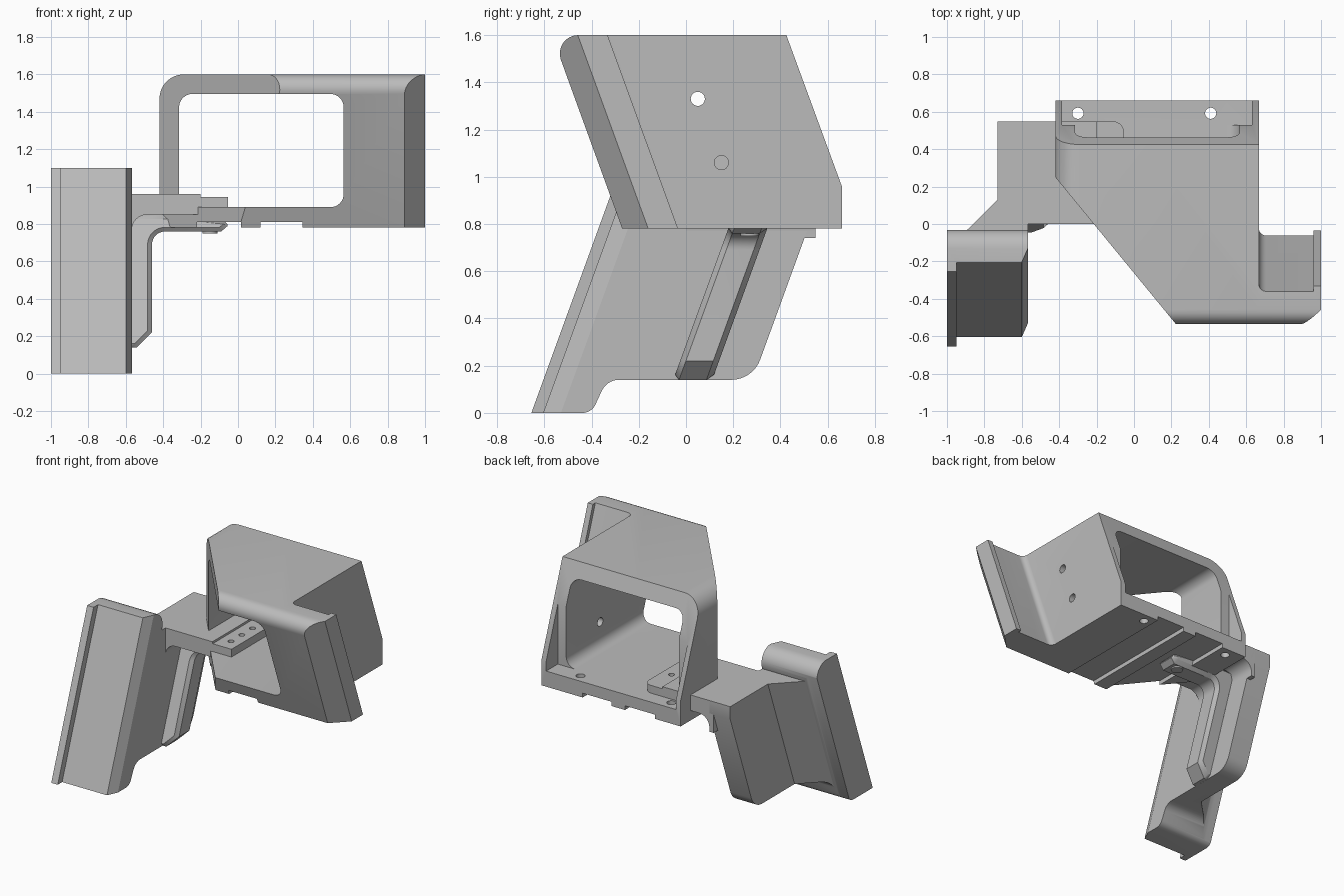
import bpy, bmesh, math
from mathutils import Vector

cube = bpy.data.objects.get("Cube")
if cube:
    bpy.data.objects.remove(cube, do_unlink=True)

grey = bpy.data.materials.new("plain grey")
grey.use_nodes = True
colour = (0.5, 0.5, 0.5, 1)
grey.diffuse_color = colour
grey.node_tree.nodes["Principled BSDF"].inputs["Base Color"].default_value = colour
TILT = math.tan(math.radians(20))


def rounded(points, steps=8):
    """Corners are (a, b) or (a, b, radius)."""
    out = []
    n = len(points)
    for i, p in enumerate(points):
        c = Vector(p[:2])
        if len(p) == 2:
            out.append(c)
            continue
        u = (Vector(points[i - 1][:2]) - c).normalized()
        v = (Vector(points[(i + 1) % n][:2]) - c).normalized()
        half = u.angle(v) / 2
        r = p[2]
        mid = c + (u + v).normalized() * (r / math.sin(half))
        a = c + u * (r / math.tan(half)) - mid
        b = c + v * (r / math.tan(half)) - mid
        total = a.angle(b)
        for k in range(steps + 1):
            t = k / steps
            w = (a * math.sin((1 - t) * total) + b * math.sin(t * total)) / math.sin(total)
            out.append(mid + w)
    return out


def prism(name, points, axis, lo, hi, shear=0.0):
    """Extrude a profile along an axis; shear leans a z prism along y."""
    place = {"x": lambda a, b, h: (h, a, b),
             "y": lambda a, b, h: (a, h, b),
             "z": lambda a, b, h: (a, b + shear * h, h)}[axis]
    bm = bmesh.new()
    prof = rounded(points)
    low = [bm.verts.new(place(a, b, lo)) for a, b in prof]
    top = [bm.verts.new(place(a, b, hi)) for a, b in prof]
    n = len(prof)
    bm.faces.new(low)
    bm.faces.new(top)
    for i in range(n):
        j = (i + 1) % n
        bm.faces.new((low[i], low[j], top[j], top[i]))
    bmesh.ops.recalc_face_normals(bm, faces=bm.faces)
    me = bpy.data.meshes.new(name)
    bm.to_mesh(me)
    bm.free()
    me.materials.append(grey)
    ob = bpy.data.objects.new(name, me)
    bpy.context.collection.objects.link(ob)
    return ob


def rod(name, a, b, r, axis, lo, hi):
    pts = [(a + r * math.cos(k * math.pi / 12), b + r * math.sin(k * math.pi / 12))
           for k in range(24)]
    return prism(name, pts, axis, lo, hi)


def activate(ob):
    bpy.ops.object.select_all(action="DESELECT")
    ob.select_set(True)
    bpy.context.view_layer.objects.active = ob


def combine(ob, other, mode):
    other.hide_render = True
    m = ob.modifiers.new("cut", "BOOLEAN")
    m.operation = mode
    m.solver = "EXACT"
    m.object = other
    activate(ob)
    bpy.ops.object.modifier_apply(modifier=m.name)
    bpy.data.objects.remove(other, do_unlink=True)


# Housing: side, front and plan outlines intersected
housing = prism("housing", [(-.27, .78), (-.568, 1.6, .078), (.425, 1.6), (.66, .96), (.66, .78)],
                "x", -.6, 1.2)
combine(housing, prism("front_outline", [
    (-.42, .78), (-.22, .78), (-.22, .81), (.015, .81), (.015, .78), (.12, .78), (.12, .81),
    (.345, .81), (.345, .78), (1, .78), (1, 1.6), (-.42, 1.6, .13)],
    "y", -1, 1), "INTERSECT")
combine(housing, prism("plan_outline", [(-.5, .8), (-.5, .347), (.384, -.73), (1.1, -.73), (1.1, .8)],
                       "z", .5, 1.9), "INTERSECT")

# Space behind the side flange, its end lip, and its front chamfer
combine(housing, prism("flange_gap", [(.667, .222, .04), (.96, .222), (.96, .25), (1.1, .25),
                                      (1.1, 1.5), (.667, 1.5)], "z", .5, 1.9, -TILT), "DIFFERENCE")
combine(housing, prism("flange_chamfer", [(.86, -.016), (1.03, .154), (1.03, -.3), (.86, -.3)],
                       "z", .5, 1.9, -TILT), "DIFFERENCE")

# Window through the housing and the shallow rear rebate
combine(housing, prism("window", [(-.315, .89, .02), (.565, .89, .07), (.565, 1.495, .07),
                                  (-.315, 1.495, .07)], "y", -1.1, 1.1), "DIFFERENCE")
combine(housing, prism("rebate", [(-.385, .53), (.63, .53), (.63, .8), (-.385, .8)],
                       "z", .89, 1.4), "DIFFERENCE")

# Screw holes in the side wall and floor
for y, z in ((.05, 1.33), (.15, 1.06)):
    combine(housing, rod("hole", y, z, .03, "x", .5, .75), "DIFFERENCE")
for x in (-.3, .41):
    combine(housing, rod("hole", x, .592, .03, "z", .7, .95), "DIFFERENCE")

# Leaning grip: plan swept along the lean, trimmed to the side outline
grip = prism("grip", [(-1, -.655), (-.95, -.655), (-.95, -.605), (-.6, -.605), (-.567, -.53),
                      (-.567, .6), (-.73, .6), (-.73, -.22), (-.91, -.40, .1),
                      (-1, -.40)], "z", -.1, 1.3, TILT)
combine(grip, prism("grip_outline", [
    (-.8, 0), (-.40, 0, .06), (-.335, .14, .08), (.283, .14, .13), (.549, .87), (.549, .96),
    (-.04, .96), (.01, 1.1, .1), (-.8, 1.1)], "x", -1.2, -.4), "INTERSECT")

# Bridge plate with a curved underside joining the grip
bridge = prism("bridge_plate", [(-.6, .96), (-.2, .96), (-.2, .85), (-.567, .85, .08),
                                (-.567, .74), (-.6, .74)], "y", 0, .549)

# Mounting tongue with a row of screw holes
tongue = prism("mounting_tongue", [(-.21, .003), (-.053, .003), (-.053, .549, .06), (-.21, .549)],
               "z", .85, .945)
for y in (.1, .22, .34):
    combine(tongue, rod("hole", -.125, y, .02, "z", .8, 1), "DIFFERENCE")

# Cable rib running down the grip and along under the bridge
rib = prism("cable_rib", [(-.6, -.105), (-.05, -.105), (-.05, .06), (-.6, .06)],
            "z", 0, 1, TILT)
combine(rib, prism("rib_outline", [
    (-.59, .14), (-.54, .14), (-.46, .22), (-.46, .76, .07), (-.09, .76), (-.055, .79),
    (-.055, .82), (-.40, .85), (-.59, .85)], "y", -1, 1), "INTERSECT")
m = rib.modifiers.new("soft_edges", "BEVEL")
m.width = .025
m.segments = 1
m.limit_method = "ANGLE"
m.angle_limit = math.radians(50)

# Locating peg under the rib end
peg = rod("locating_peg", -.15, .27, .04, "z", .75, .83)

for ob in (housing, grip, bridge, tongue, rib, peg):
    activate(ob)
    bpy.ops.object.shade_smooth_by_angle(angle=math.radians(25))
